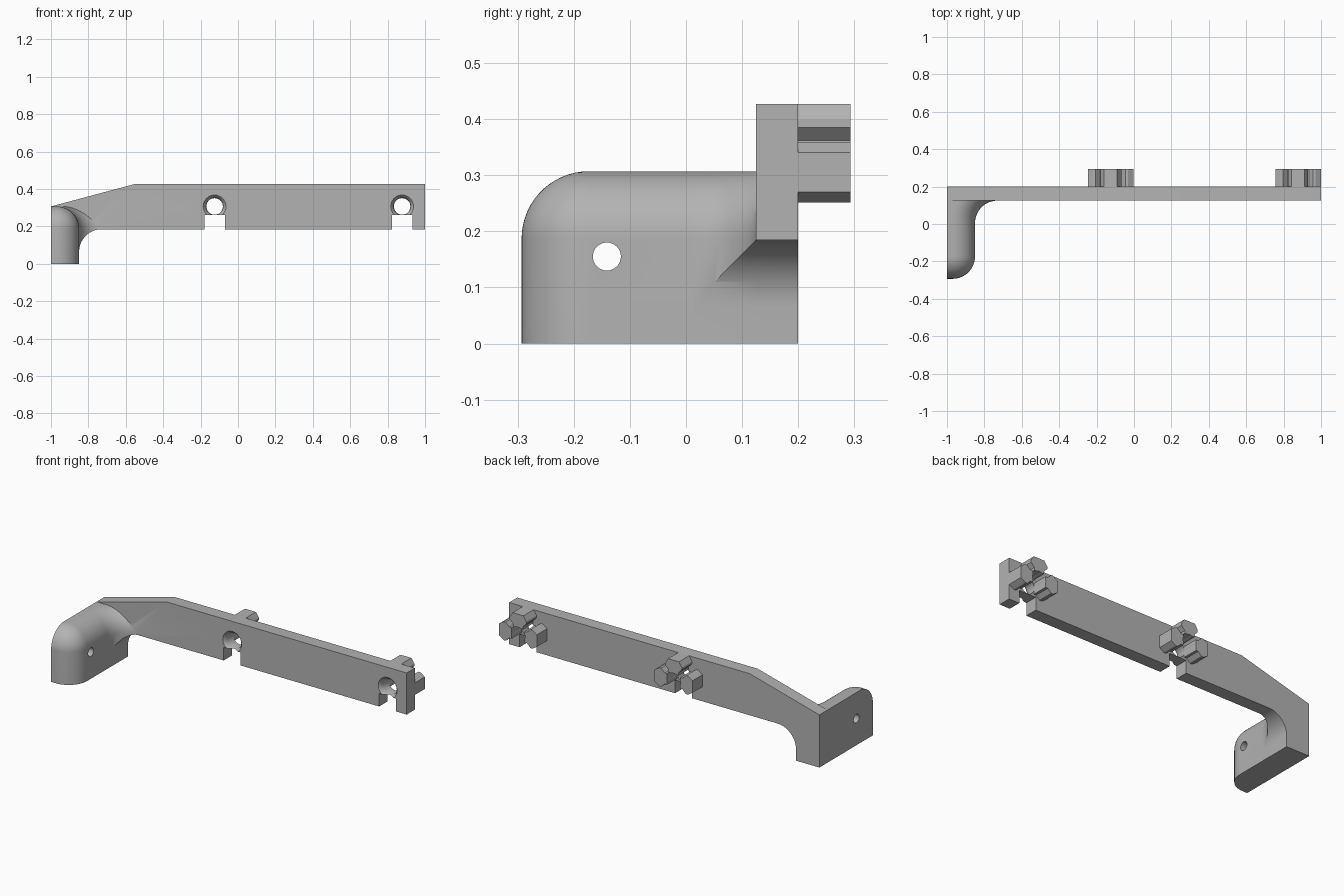
import bpy, bmesh, math
from mathutils import Matrix, Vector

if "Cube" in bpy.data.objects:
    bpy.data.objects.remove(bpy.data.objects["Cube"])

grey = bpy.data.materials.new("plain grey")
grey.use_nodes = True
colour = (0.45, 0.45, 0.45, 1)
grey.diffuse_color = colour
grey.node_tree.nodes["Principled BSDF"].inputs["Base Color"].default_value = colour

R = 0.12                        # shared rounding radius
FRONT, BACK = 0.125, 0.2        # bar faces
LEG_X, LEG_TOP, BAR_LOW, BAR_TOP = -0.85, 0.307, 0.185, 0.427
HOLE_Z = 0.307


def arc(cx, cy, r, start, end, steps=16):
    angles = [math.radians(start + (end - start) * i / steps) for i in range(steps + 1)]
    return [(cx + r * math.cos(a), cy + r * math.sin(a)) for a in angles]


def loft(name, rings):
    """Solid through a list of matching closed rings."""
    bm = bmesh.new()
    loops = [[bm.verts.new(p) for p in ring] for ring in rings]
    for a, b in zip(loops, loops[1:]):
        for i in range(len(a)):
            j = (i + 1) % len(a)
            bm.faces.new((a[i], a[j], b[j], b[i]))
    bm.faces.new(loops[0][::-1])
    bm.faces.new(loops[-1])
    bmesh.ops.recalc_face_normals(bm, faces=bm.faces)
    mesh = bpy.data.meshes.new(name)
    bm.to_mesh(mesh)
    bm.free()
    mesh.materials.append(grey)
    obj = bpy.data.objects.new(name, mesh)
    bpy.context.collection.objects.link(obj)
    return obj


def prism(name, outline, y0, y1):
    """Extrude an x-z outline along y."""
    return loft(name, [[(x, y, z) for x, z in outline] for y in (y0, y1)])


def box(name, x0, x1, y0, y1, z0, z1):
    return prism(name, [(x0, z0), (x1, z0), (x1, z1), (x0, z1)], y0, y1)


def combine(obj, other, operation):
    mod = obj.modifiers.new(operation.lower(), "BOOLEAN")
    mod.operation, mod.solver, mod.object = operation, "EXACT", other
    bpy.context.view_layer.objects.active = obj
    bpy.ops.object.modifier_apply(modifier=mod.name)
    bpy.data.objects.remove(other)


# Leg: rounded outline, with the rim rolled over at the top
def leg_ring(inset, z):
    pts = [(-1, -0.293 + inset)]
    pts += arc(LEG_X - R, -0.293 + R, R - inset, -90, 0)
    pts += [(x, min(y, 0.16)) for x, y in arc(LEG_X + R, FRONT - R, R + inset, 180, 90)]
    pts += [(LEG_X + R, 0.17), (-1, 0.17)]
    return [(x, y, z) for x, y in pts]


rings = [leg_ring(0, 0)]
for i in range(15):
    a = math.radians(i * 6)
    rings.append(leg_ring(R * (1 - math.cos(a)), LEG_TOP - R + R * math.sin(a)))
rings.append(leg_ring(R - 0.001, LEG_TOP))
leg = loft("leg", rings)

# Arched underside where the leg meets the bar
under = arc(LEG_X + R, BAR_LOW - R, R - 0.0005, 180, 90)
combine(leg, prism("underside_cutter", [(under[0][0], -0.1)] + under +
                   [(-0.6, under[-1][1]), (-0.6, -0.1)], -0.4, 0.4), "DIFFERENCE")

# Bar with sloped shoulder
bracket = prism("bracket", [(-1, 0), (under[0][0], 0)] + under +
                [(1, under[-1][1]), (1, BAR_TOP), (-0.55, BAR_TOP), (-1, LEG_TOP)],
                FRONT, BACK)
combine(bracket, leg, "UNION")


def round_cutter(centre, axis, sections):
    """Turned cutter: sections are (distance along axis, radius)."""
    turn = Vector(axis).to_track_quat("Z", "Y").to_matrix()
    return loft("round_cutter", [[Vector(centre) + turn @ Vector((x, y, d))
                                  for x, y in arc(0, 0, r, 0, 348.75, 31)]
                                 for d, r in sections])


# Cross hole through the leg
combine(bracket, round_cutter((-1.1, -0.141, 0.155), (1, 0, 0),
                              [(0, 0.025), (0.4, 0.025)]), "DIFFERENCE")

# Slot-nut arm profile, running outward along +x
half = [(0.042, 0.032), (0.057, 0.032), (0.08, 0.054), (0.093, 0.054), (0.122, 0.035)]
arm = [(x, -z) for x, z in half] + [(x, z) for x, z in reversed(half)]

for label, cx in (("middle", -0.125), ("end", 0.8775)):
    # Bolt hole with flared mouth, and notch below
    combine(bracket, round_cutter((cx, FRONT, HOLE_Z), (0, 1, 0),
                                  [(-0.01, 0.061), (0, 0.061), (0.008, 0.053),
                                   (0.025, 0.045), (0.1, 0.044)]), "DIFFERENCE")
    combine(bracket, box("notch", cx - 0.055, cx + 0.055, 0.1, 0.3, 0.1, 0.26), "DIFFERENCE")
    # Three arms around the hole on the back
    for side, angle in (("left", 0), ("top", 90), ("right", 180)):
        spin = Matrix.Rotation(math.radians(angle), 2)
        outline = [spin @ Vector(p) for p in arm]
        clip = prism(f"{label}_{side}_clip",
                     [(cx + p.x, 0.305 + p.y) for p in outline], BACK - 0.005, 0.293)
        combine(clip, round_cutter((cx, 0.1, HOLE_Z), (0, 1, 0),
                                   [(0, 0.044), (0.3, 0.044)]), "DIFFERENCE")

bpy.ops.object.select_all(action="DESELECT")
bracket.select_set(True)
bpy.context.view_layer.objects.active = bracket
bpy.ops.object.shade_smooth_by_angle(angle=math.radians(30))
